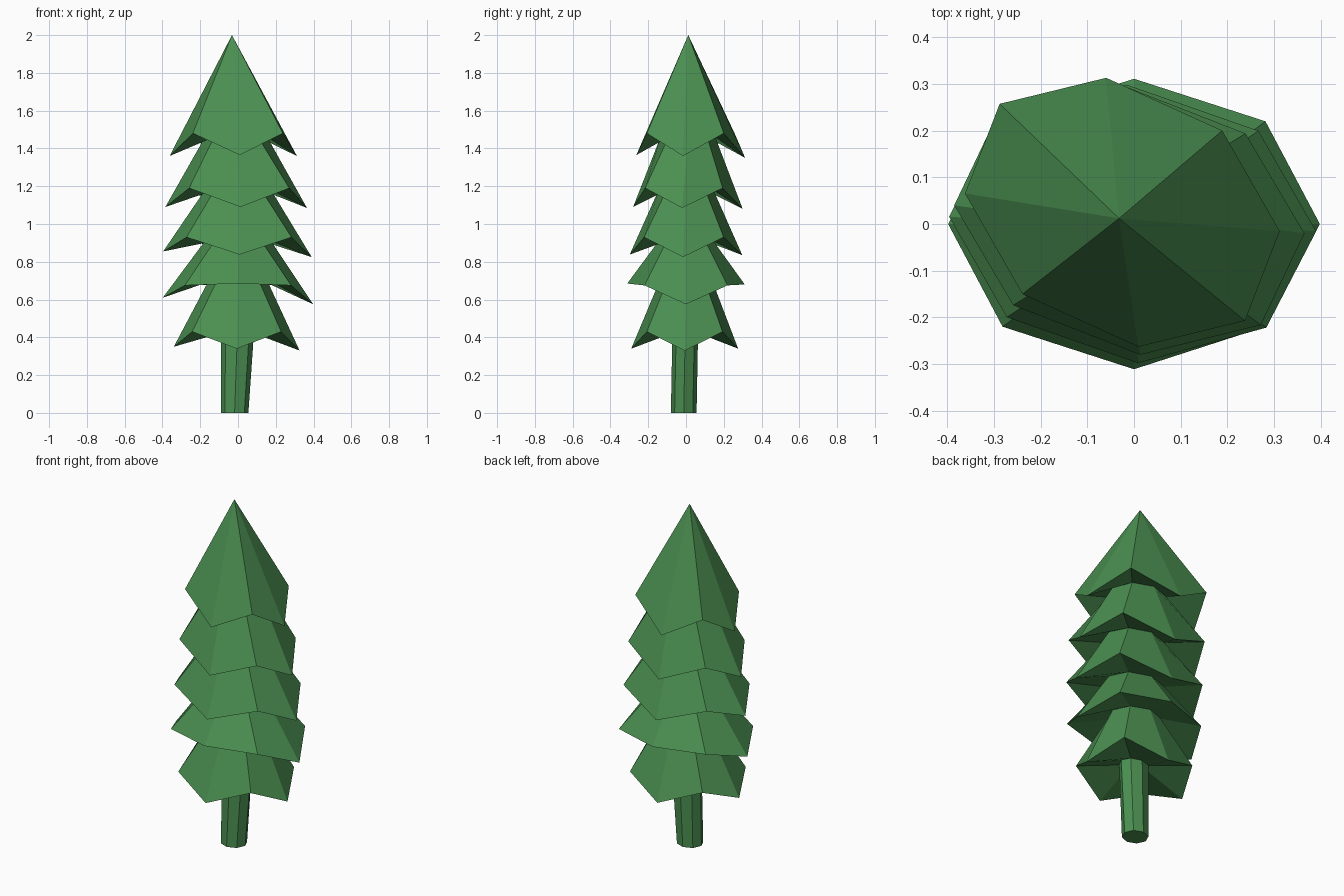
import bpy, bmesh, math

if "Cube" in bpy.data.objects:
    bpy.data.objects.remove(bpy.data.objects["Cube"])

green = bpy.data.materials.new("pine green")
green.diffuse_color = (0.07, 0.275, 0.082, 1)
green.use_nodes = True
green.node_tree.nodes["Principled BSDF"].inputs["Base Color"].default_value = green.diffuse_color


def ring(cx, cy, rx, ry, z, shear=0.0):
    """Eight points, corners on the axes; z = (right, back, left, front, diagonal)."""
    if not isinstance(z, tuple):
        z = (z,) * 5
    pts = []
    for i in range(8):
        a = i * math.pi / 4
        x, y = rx * math.cos(a), ry * math.sin(a)
        h = z[4] if i % 2 else z[i // 2]
        pts.append((cx + x - shear * y, cy + y - shear * x, h))
    return pts


def loft(name, rings, cap_bottom=False):
    """Join rings from top to bottom; a one-point ring is an apex."""
    bm = bmesh.new()
    vs = [[bm.verts.new(p) for p in r] for r in rings]
    for up, low in zip(vs, vs[1:]):
        for i in range(8):
            j = (i + 1) % 8
            if len(up) == 1:
                bm.faces.new((up[0], low[i], low[j]))
            else:
                bm.faces.new((up[i], low[i], low[j], up[j]))
    if cap_bottom:
        bm.faces.new(list(reversed(vs[-1])))
    me = bpy.data.meshes.new(name)
    bm.to_mesh(me)
    bm.free()
    me.materials.append(green)
    ob = bpy.data.objects.new(name, me)
    bpy.context.collection.objects.link(ob)


# Zigzag rims of the branch tiers, top to bottom
rims = [
    ring(-0.025, 0.025, 0.337, 0.288, (1.36, 1.35, 1.36, 1.365, 1.48), 0.12),
    ring(-0.010, 0.010, 0.375, 0.290, (1.085, 1.08, 1.09, 1.09, 1.19), 0.08),
    ring(-0.003, 0.000, 0.393, 0.298, (0.825, 0.835, 0.855, 0.838, 0.93), 0.04),
    ring(0.000, 0.000, 0.398, 0.311, (0.575, 0.68, 0.61, 0.685, 0.675)),
    ring(-0.007, -0.007, 0.333, 0.283, (0.33, 0.34, 0.35, 0.34, 0.43)),
]

# Narrow necks between tiers, ending at the top of the trunk
necks = [
    ring(-0.01, 0.01, 0.165, 0.145, 1.46),
    ring(0, 0, 0.175, 0.145, 1.18),
    ring(0, 0, 0.175, 0.145, 0.91),
    ring(0, 0, 0.150, 0.135, 0.71),
    ring(-0.003, -0.004, 0.088, 0.068, 0.43),
]

# Branch tiers: sloping top, then the underside tucked in to the next neck
tops = [[(-0.032, 0.012, 2.0)]] + necks[:-1]
for n, (top, rim, neck) in enumerate(zip(tops, rims, necks), 1):
    loft(f"branch_tier_{n}", [top, rim, neck])

# Octagonal trunk
loft("trunk", [necks[-1], ring(-0.018, -0.012, 0.073, 0.068, 0.0)], cap_bottom=True)
